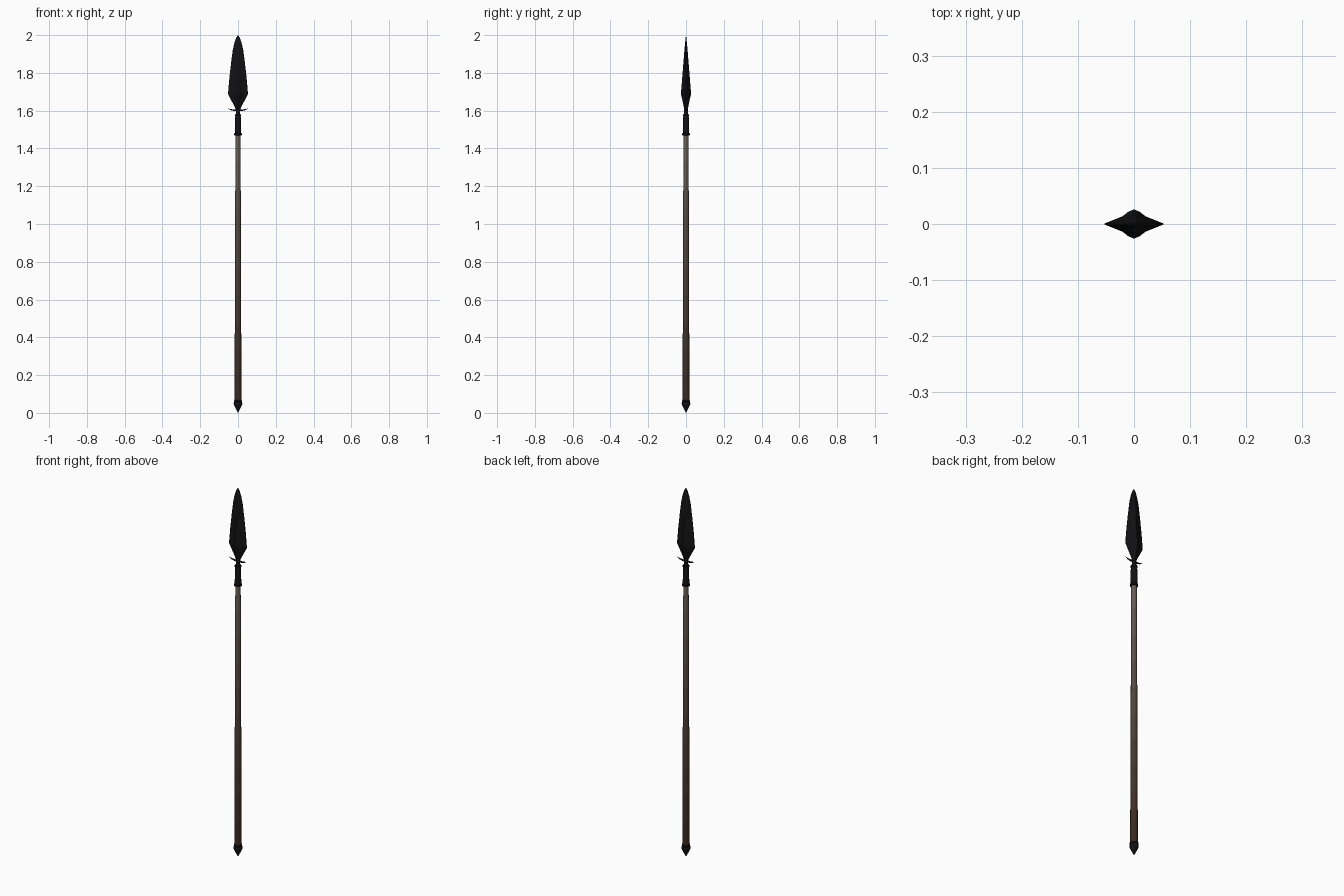
import bpy, bmesh, math
from mathutils import Vector

if "Cube" in bpy.data.objects:
    bpy.data.objects.remove(bpy.data.objects["Cube"])


def material(name, rgb):
    m = bpy.data.materials.new(name)
    m.diffuse_color = (*rgb, 1)
    m.use_nodes = True
    m.node_tree.nodes["Principled BSDF"].inputs["Base Color"].default_value = m.diffuse_color
    return m


IRON = material("dark_iron", (0.006, 0.006, 0.007))


def loft(name, rings, mats, smooth=True):
    """Skin equal-length rings of points and close both ends."""
    bm = bmesh.new()
    loops = [[bm.verts.new(p) for p in ring] for ring in rings]
    n = len(loops[0])
    for k, (a, b) in enumerate(zip(loops, loops[1:])):
        for i in range(n):
            f = bm.faces.new((a[i], a[(i + 1) % n], b[(i + 1) % n], b[i]))
            f.material_index = min(k, len(mats) - 1)
    bm.faces.new(loops[0][::-1])
    bm.faces.new(loops[-1])
    bmesh.ops.remove_doubles(bm, verts=bm.verts, dist=1e-5)
    bmesh.ops.recalc_face_normals(bm, faces=bm.faces)
    me = bpy.data.meshes.new(name)
    bm.to_mesh(me)
    bm.free()
    for m in mats:
        me.materials.append(m)
    ob = bpy.data.objects.new(name, me)
    bpy.context.collection.objects.link(ob)
    if smooth:
        bpy.ops.object.select_all(action='DESELECT')
        ob.select_set(True)
        bpy.context.view_layer.objects.active = ob
        bpy.ops.object.shade_smooth_by_angle(angle=math.radians(35))
    return ob


def turned(name, profile, mats, sides=16):
    """Lathe an (r, z) profile about the z axis."""
    return loft(name, [[(r * math.cos(math.tau * i / sides),
                         r * math.sin(math.tau * i / sides), z)
                        for i in range(sides)] for r, z in profile], mats)


# Wooden shaft, tapering upward, brown fading to grey-brown
N = 10
low, high = Vector((0.045, 0.024, 0.013)), Vector((0.13, 0.11, 0.085))
woods = [material(f"wood_{i}", low.lerp(high, (i / (N - 1)) ** 1.5)) for i in range(N)]
turned("shaft", [(0.0185 - 0.005 * i / N, 0.05 + 1.43 * i / N) for i in range(N + 1)], woods)

# Pointed butt cap with a ring
turned("butt_cap", [(0.0005, 0), (0.011, 0.02), (0.019, 0.037), (0.0225, 0.046),
                    (0.0225, 0.052), (0.018, 0.06)], [IRON])
turned("butt_ring", [(0.018, 0.056), (0.021, 0.059), (0.021, 0.065), (0.018, 0.068)], [IRON])

# Socket with collar at the mouth and a narrow neck
turned("socket", [(0.015, 1.468), (0.020, 1.470), (0.020, 1.478), (0.0165, 1.482),
                  (0.0155, 1.56), (0.013, 1.575), (0.0105, 1.59), (0.0095, 1.625)], [IRON])
turned("neck_ring", [(0.010, 1.566), (0.0165, 1.57), (0.0165, 1.578), (0.010, 1.582)], [IRON])

# Leaf blade with a raised central ridge: (z, half width, half depth)
stations = [(1.595, 0.010, 0.008), (1.62, 0.017, 0.012), (1.655, 0.036, 0.019),
            (1.685, 0.052, 0.026), (1.70, 0.052, 0.026), (1.77, 0.046, 0.0205),
            (1.85, 0.037, 0.014), (1.92, 0.028, 0.0085), (1.96, 0.019, 0.0045),
            (1.985, 0.010, 0.002), (2.0, 0.0004, 0.0002)]
quarter = [(1, 0.04), (0.4, 0.52), (0.18, 0.86), (0, 1)]
half = quarter + [(-x, y) for x, y in quarter[-2::-1]]
section = half + [(-x, -y) for x, y in half]
loft("blade", [[(x * w, y * d, z) for x, y in section] for z, w, d in stations], [IRON], False)

# Thin upswept lugs below the blade: (x, z, half height, half depth)
arm = [(0.0, 1.602, 0.005, 0.007), (0.02, 1.602, 0.004, 0.005),
       (0.037, 1.605, 0.003, 0.0035), (0.053, 1.611, 0.0004, 0.0005)]
for side, tag in ((-1, "left"), (1, "right")):
    loft(f"lug_{tag}", [[(side * x, d * math.cos(math.tau * i / 8), z + h * math.sin(math.tau * i / 8))
                         for i in range(8)] for x, z, h, d in arm], [IRON])
